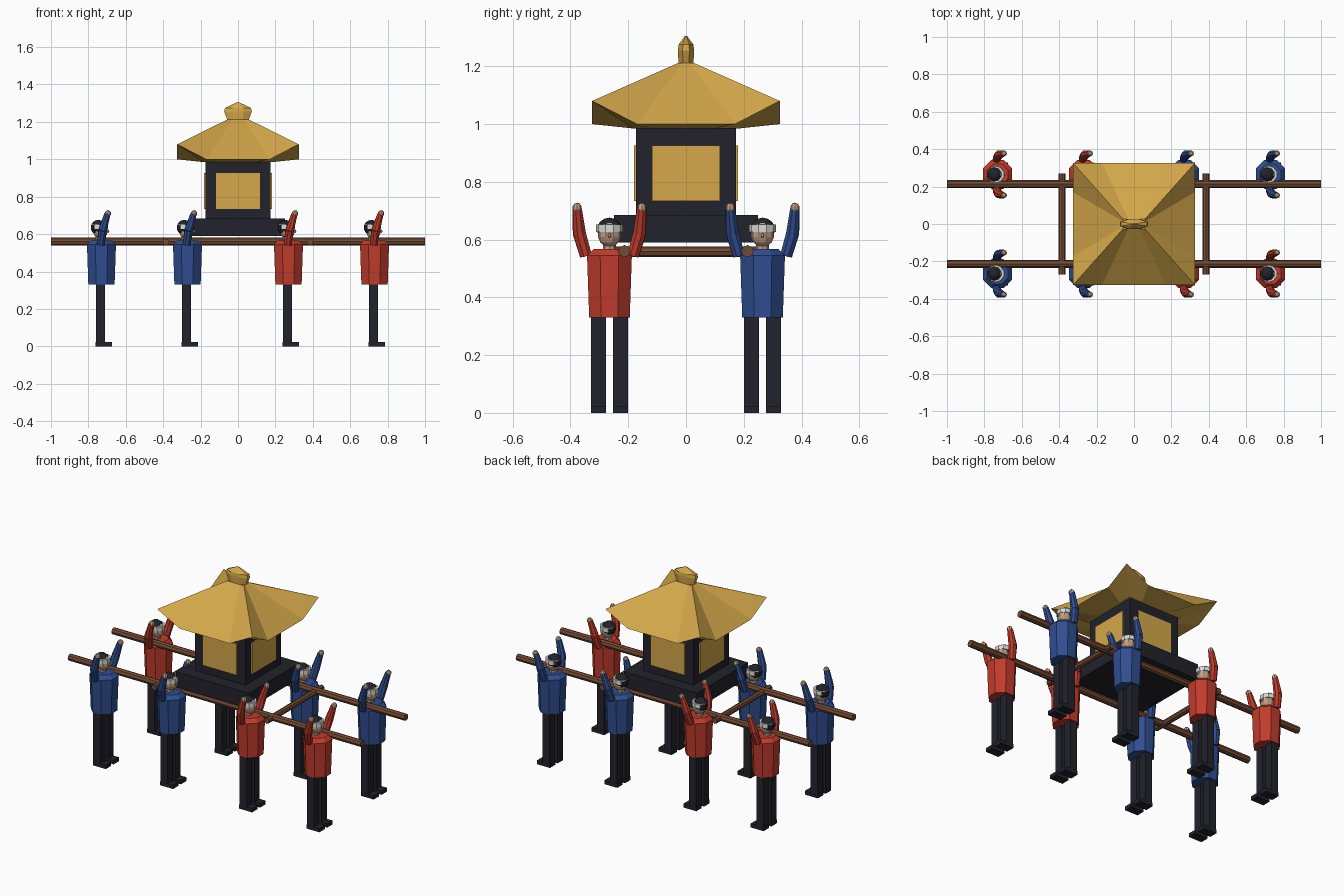
import bpy, bmesh, math
from mathutils import Vector, Matrix

cube = bpy.data.objects.get("Cube")
if cube:
    bpy.data.objects.remove(cube)


def material(name, r, g, b):
    m = bpy.data.materials.new(name)
    m.use_nodes = True
    m.diffuse_color = (r, g, b, 1)
    m.node_tree.nodes["Principled BSDF"].inputs["Base Color"].default_value = (r, g, b, 1)
    return m


GOLD = material("gold", 0.66, 0.39, 0.07)
DARK = material("dark lacquer", 0.016, 0.016, 0.025)
WOOD = material("brown wood", 0.17, 0.07, 0.035)
RED = material("red cloth", 0.53, 0.045, 0.026)
BLUE = material("blue cloth", 0.03, 0.075, 0.28)
SKIN = material("skin", 0.56, 0.36, 0.25)
WHITE = material("white cloth", 0.68, 0.68, 0.66)


def finish(name, bm, mat):
    bmesh.ops.recalc_face_normals(bm, faces=bm.faces)
    mesh = bpy.data.meshes.new(name)
    bm.to_mesh(mesh)
    bm.free()
    mesh.materials.append(mat)
    obj = bpy.data.objects.new(name, mesh)
    bpy.context.collection.objects.link(obj)
    return obj


def box(name, center, size, mat):
    bm = bmesh.new()
    bmesh.ops.create_cube(bm, size=1)
    bmesh.ops.scale(bm, vec=size, verts=bm.verts)
    bmesh.ops.translate(bm, vec=center, verts=bm.verts)
    return finish(name, bm, mat)


def rod(name, start, end, r1, r2, mat, sides=8):
    a, b = Vector(start), Vector(end)
    turn = (b - a).to_track_quat("Z", "Y").to_matrix().to_4x4()
    bm = bmesh.new()
    bmesh.ops.create_cone(bm, cap_ends=True, segments=sides, radius1=r1, radius2=r2,
                          depth=(b - a).length, matrix=Matrix.Translation((a + b) / 2) @ turn)
    return finish(name, bm, mat)


def ball(name, center, radii, mat, u=10, v=7):
    bm = bmesh.new()
    bmesh.ops.create_uvsphere(bm, u_segments=u, v_segments=v, radius=1)
    bmesh.ops.scale(bm, vec=radii, verts=bm.verts)
    bmesh.ops.translate(bm, vec=center, verts=bm.verts)
    return finish(name, bm, mat)


def loft(name, rings, mat):
    bm = bmesh.new()
    loops = [[bm.verts.new(p) for p in ring] for ring in rings]
    n = len(loops[0])
    for low, high in zip(loops, loops[1:]):
        for i in range(n):
            j = (i + 1) % n
            bm.faces.new((low[i], low[j], high[j], high[i]))
    bm.faces.new(loops[0])
    bm.faces.new(loops[-1])
    return finish(name, bm, mat)


def ring(x, y, z, rx, ry, sides=8):
    step = math.tau / sides
    return [(x + rx * math.cos((i + 0.5) * step), y + ry * math.sin((i + 0.5) * step), z)
            for i in range(sides)]


# Shrine base, body and gold panels
box("shrine_base", (0, 0, 0.637), (0.5, 0.5, 0.095), DARK)
box("shrine_body", (0, 0, 0.835), (0.345, 0.345, 0.31), DARK)
for s, side in ((1, "left"), (-1, "right")):
    box(side + "_panel", (s * 0.176, 0, 0.83), (0.009, 0.235, 0.193), GOLD)
for s, side in ((1, "back"), (-1, "front")):
    box(side + "_panel", (0, s * 0.176, 0.83), (0.235, 0.009, 0.193), GOLD)

# Roof with upturned corners and straight eaves between them
E, M = 0.325, 0.17
rim = []
for k in range(4):
    c, s = round(math.cos(k * math.pi / 2)), round(math.sin(k * math.pi / 2))
    for x, y, z in ((E, -M, 1.0), (E, M, 1.0), (E, E, 1.08)):
        rim.append((x * c - y * s, x * s + y * c, z))
loft("roof", [[(x * 0.57, y * 0.57, 0.985) for x, y, z in rim], rim,
              [(x * 0.18, y * 0.08, 1.212) for x, y, z in rim]], GOLD)

# Finial, flattened from front to back
loft("finial", [ring(0, 0, z, rx, ry, 8) for z, rx, ry in
                ((1.2, 0.058, 0.028), (1.255, 0.08, 0.03), (1.275, 0.075, 0.028),
                 (1.305, 0.006, 0.004))], GOLD)

# Carrying poles and crossbars
for s, side in ((1, "back"), (-1, "front")):
    rod(side + "_pole", (-1, s * 0.213, 0.56), (1, s * 0.213, 0.56), 0.021, 0.021, WOOD)
for s, side in ((1, "left"), (-1, "right")):
    rod(side + "_crossbar", (s * 0.385, -0.27, 0.558), (s * 0.385, 0.27, 0.558),
        0.018, 0.018, WOOD)


def bearer(tag, x, y, cloth):
    # Torso, neck and head
    loft(tag + "_torso", [ring(x, y, z, r, r) for z, r in
                          ((0.33, 0.076), (0.545, 0.084), (0.567, 0.06))], cloth)
    hx = x - 0.01
    rod(tag + "_neck", (hx, y, 0.555), (hx, y, 0.6), 0.022, 0.022, SKIN)
    ball(tag + "_head", (hx + 0.004, y, 0.62), (0.042, 0.041, 0.047), SKIN)
    ball(tag + "_nose", (hx + 0.046, y, 0.615), (0.007, 0.006, 0.009), SKIN, 6, 4)
    ball(tag + "_hair", (hx - 0.007, y, 0.635), (0.043, 0.043, 0.041), DARK)
    rod(tag + "_headband", (hx, y, 0.626), (hx, y, 0.652), 0.047, 0.046, WHITE, 10)
    for s, side in ((1, "left"), (-1, "right")):
        # Legs and feet
        ly = y + s * 0.038
        box(f"{tag}_{side}_leg", (x - 0.005, ly, 0.175), (0.048, 0.052, 0.33), DARK)
        box(f"{tag}_{side}_foot", (x + 0.013, ly, 0.012), (0.088, 0.053, 0.024), DARK)
        # Raised arms and hands
        shoulder = (x - 0.005, y + s * 0.082, 0.545)
        elbow = (x + 0.006, y + s * 0.104, 0.62)
        wrist = (x + 0.032, y + s * 0.112, 0.708)
        rod(f"{tag}_{side}_upper_arm", shoulder, elbow, 0.022, 0.024, cloth)
        rod(f"{tag}_{side}_forearm", elbow, wrist, 0.024, 0.017, cloth)
        ball(f"{tag}_{side}_hand", (x + 0.035, y + s * 0.112, 0.71),
             (0.017, 0.016, 0.018), SKIN, 8, 5)


# Eight bearers facing along the poles, colours swapped across the corners
for row, y in (("front", -0.265), ("back", 0.265)):
    for i, x in enumerate((-0.73, -0.27, 0.27, 0.73)):
        bearer(f"{row}_bearer_{i + 1}", x, y, RED if x * y < 0 else BLUE)
